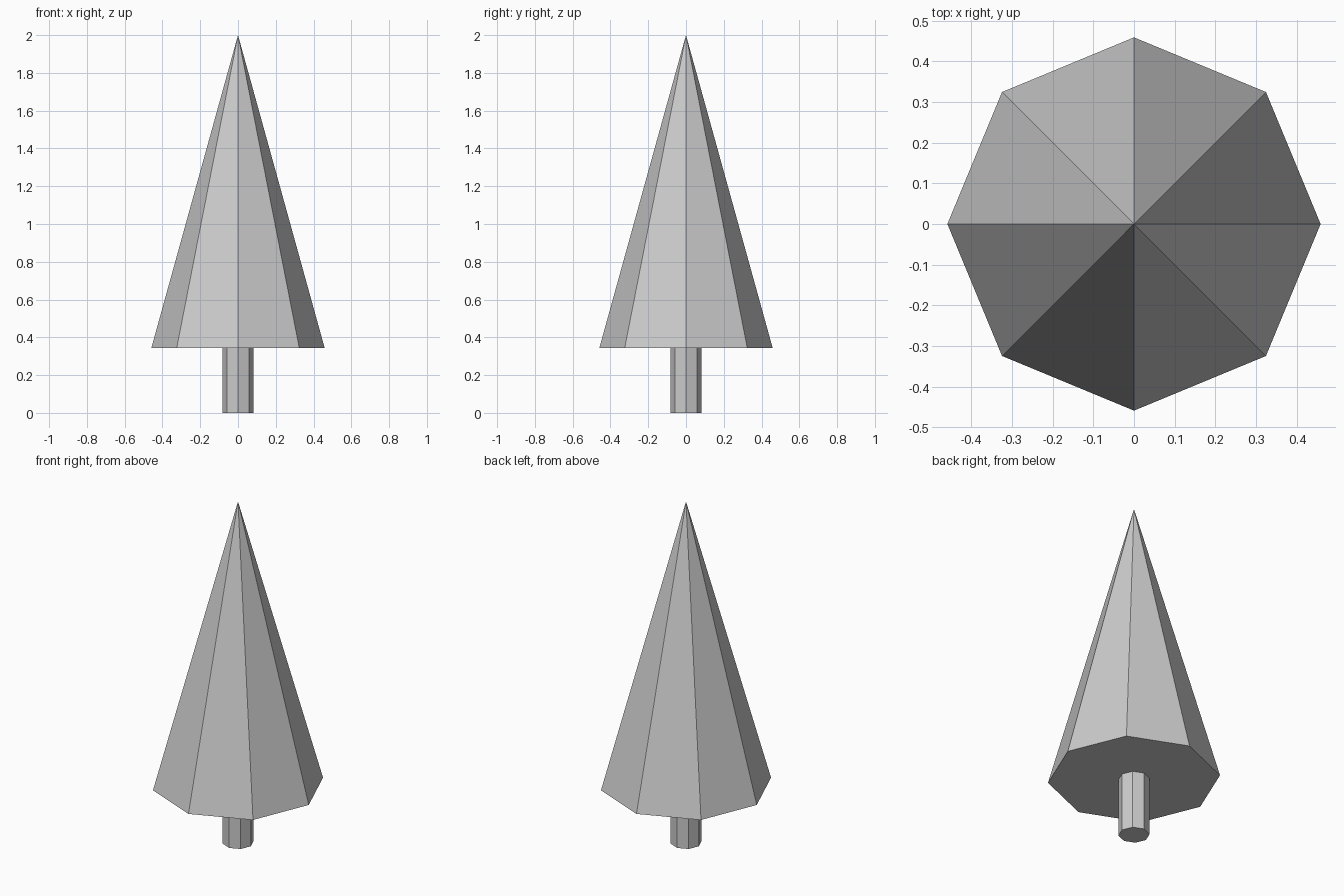
import bpy

if "Cube" in bpy.data.objects:
    bpy.data.objects.remove(bpy.data.objects["Cube"])

SIDES = 8
BASE_Z = 0.343


def tapered(name, r_bottom, r_top, z0, z1):
    bpy.ops.mesh.primitive_cone_add(
        vertices=SIDES, radius1=r_bottom, radius2=r_top, depth=z1 - z0,
        location=(0, 0, (z0 + z1) / 2))
    obj = bpy.context.object
    obj.name = name
    return obj


# Straight octagonal trunk, just meeting the underside of the foliage
tapered("trunk", 0.083, 0.083, 0.0, BASE_Z + 0.003)

# Single octagonal cone of foliage with a closed base
tapered("foliage", 0.459, 0.0, BASE_Z, 2.0)
